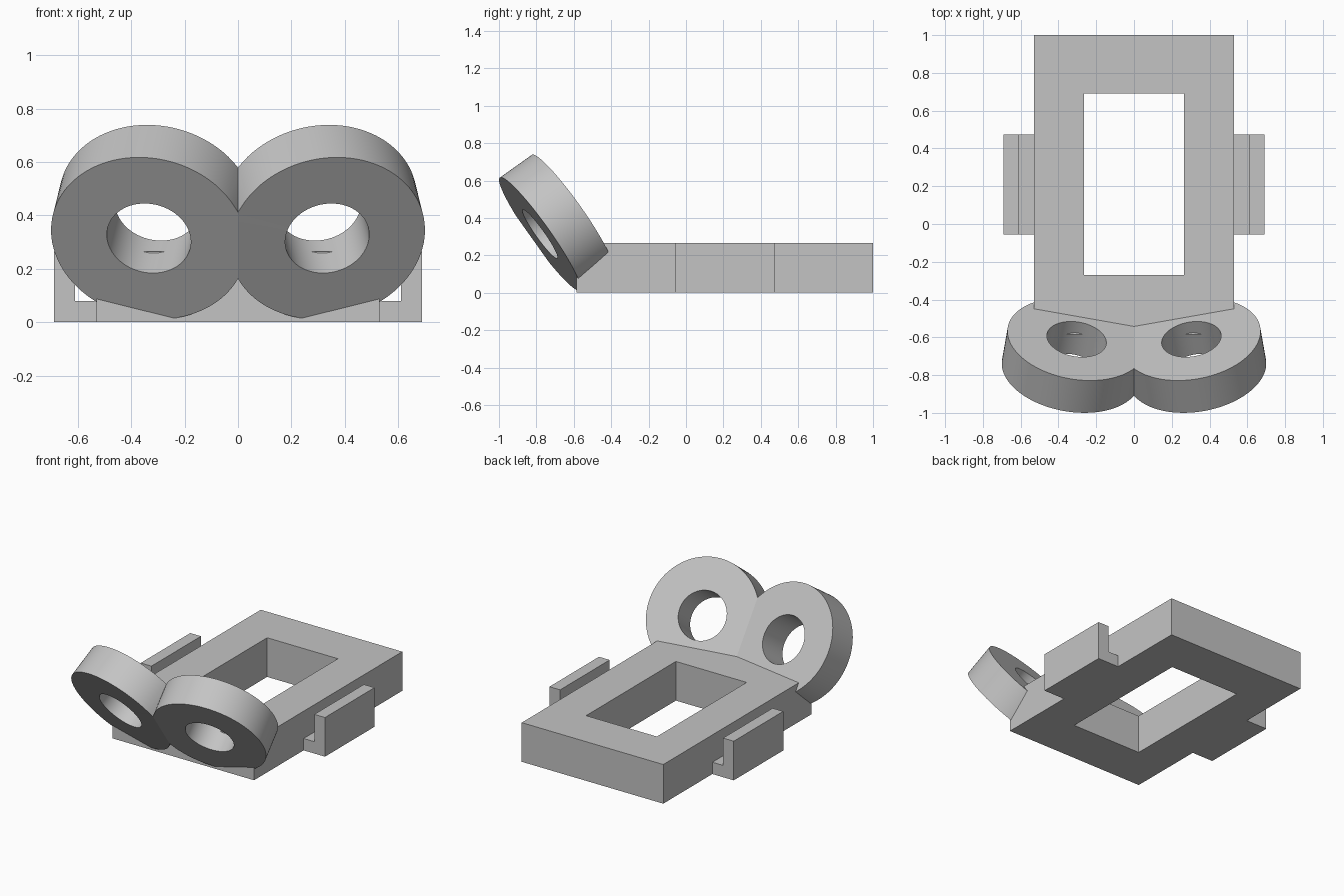
import bpy
import bmesh
from math import cos, sin, radians, tau
from mathutils import Matrix, Vector

cube = bpy.data.objects.get("Cube")
if cube:
    bpy.data.objects.remove(cube, do_unlink=True)

grey = bpy.data.materials.new("plain_grey")
grey.use_nodes = True
grey.diffuse_color = (0.55, 0.55, 0.55, 1)
grey.node_tree.nodes["Principled BSDF"].inputs["Base Color"].default_value = grey.diffuse_color


def finish(name, bm, matrix=Matrix()):
    """Turn a bmesh into a grey object."""
    bmesh.ops.transform(bm, matrix=matrix, verts=bm.verts)
    bmesh.ops.recalc_face_normals(bm, faces=bm.faces)
    mesh = bpy.data.meshes.new(name)
    bm.to_mesh(mesh)
    bm.free()
    mesh.materials.append(grey)
    obj = bpy.data.objects.new(name, mesh)
    bpy.context.collection.objects.link(obj)
    return obj


def hollow_plate(name, outer, inner, depth, matrix=Matrix()):
    """Plate between two matching outlines, from local z = 0 to depth."""
    bm = bmesh.new()
    loops = [[bm.verts.new((x, y, z)) for x, y in outline]
             for outline, z in ((outer, 0), (outer, depth), (inner, depth), (inner, 0))]
    n = len(outer)
    for a, b in zip(loops, loops[1:] + loops[:1]):
        for i in range(n):
            j = (i + 1) % n
            bm.faces.new((a[i], a[j], b[j], b[i]))
    return finish(name, bm, matrix)


def rectangle(x, y0, y1):
    return [(-x, y0), (x, y0), (x, y1), (-x, y1)]


def circle(radius, count=96):
    return [(radius * cos(tau * i / count), radius * sin(tau * i / count))
            for i in range(count)]


def mirror(obj, bisect=False):
    """Mirror across x = 0 and apply."""
    mod = obj.modifiers.new("mirror", 'MIRROR')
    mod.use_bisect_axis[0] = bisect
    bpy.ops.object.select_all(action='DESELECT')
    obj.select_set(True)
    bpy.context.view_layer.objects.active = obj
    bpy.ops.object.modifier_apply(modifier=mod.name)


# Base frame with a rectangular window
hollow_plate("base_frame", rectangle(0.53, -0.585, 1), rectangle(0.265, -0.27, 0.69), 0.265)

# L-shaped side brackets
profile = [(0.53, 0), (0.69, 0), (0.69, 0.265), (0.61, 0.265), (0.61, 0.08), (0.53, 0.08)]
bm = bmesh.new()
face = bm.faces.new([bm.verts.new((x, -0.055, z)) for x, z in profile])
grown = bmesh.ops.extrude_face_region(bm, geom=[face], use_keep_orig=True)
bmesh.ops.translate(bm, vec=(0, 0.53, 0),
                    verts=[v for v in grown["geom"] if isinstance(v, bmesh.types.BMVert)])
mirror(finish("side_brackets", bm))

# Pair of tilted rings, turned outward and joined on the centre line
tilt, turn = radians(35), radians(10)
axis = Vector((-cos(tilt) * sin(turn), cos(tilt) * cos(turn), sin(tilt)))
place = Matrix.Translation((0.334, -0.781, 0.314)) @ axis.to_track_quat('Z', 'Y').to_matrix().to_4x4()
rings = hollow_plate("front_rings", circle(0.37), circle(0.159), 0.212, place)
mirror(rings, bisect=True)
bpy.ops.object.shade_smooth_by_angle(angle=radians(15))
